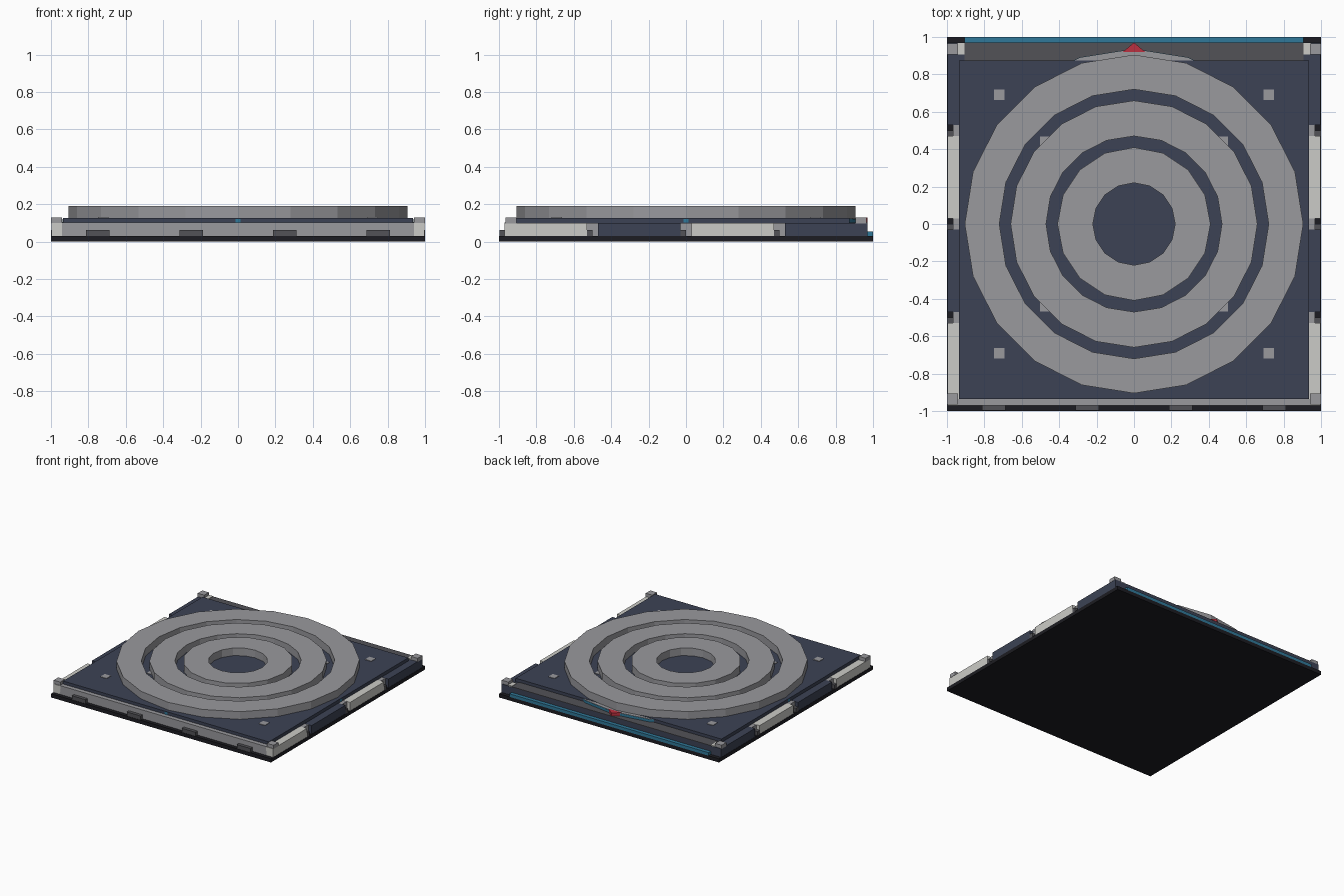
import bpy, bmesh, math

if "Cube" in bpy.data.objects:
    bpy.data.objects.remove(bpy.data.objects["Cube"])

def material(name, r, g, b):
    m = bpy.data.materials.new(name)
    m.diffuse_color = (r, g, b, 1)
    m.use_nodes = True
    m.node_tree.nodes["Principled BSDF"].inputs["Base Color"].default_value = m.diffuse_color
    return m

BLACK = material("black", 0.012, 0.012, 0.016)
NAVY = material("navy", 0.045, 0.055, 0.09)
LIGHT = material("light_grey", 0.6, 0.6, 0.57)
MID = material("mid_grey", 0.32, 0.32, 0.34)
DARK = material("dark_grey", 0.085, 0.085, 0.095)
TEAL = material("teal", 0.03, 0.19, 0.32)
RED = material("red", 0.5, 0.03, 0.05)

def finish(name, bm, mat):
    bmesh.ops.recalc_face_normals(bm, faces=bm.faces)
    me = bpy.data.meshes.new(name)
    bm.to_mesh(me)
    bm.free()
    ob = bpy.data.objects.new(name, me)
    bpy.context.collection.objects.link(ob)
    me.materials.append(mat)
    return ob

def box(name, x, y, z, mat):
    bm = bmesh.new()
    bmesh.ops.create_cube(bm, size=1)
    for v in bm.verts:
        v.co = [r[0] + (c + 0.5) * (r[1] - r[0]) for c, r in zip(v.co, (x, y, z))]
    return finish(name, bm, mat)

def prism(name, points, z0, z1, mat):
    bm = bmesh.new()
    f = bm.faces.new([bm.verts.new((x, y, z0)) for x, y in points])
    ext = bmesh.ops.extrude_face_region(bm, geom=[f])
    for v in ext["geom"]:
        if isinstance(v, bmesh.types.BMVert):
            v.co.z = z1
    return finish(name, bm, mat)

def circle(r, n):
    return [(r * math.sin(2 * math.pi * i / n), r * math.cos(2 * math.pi * i / n)) for i in range(n)]

def ring(name, r_out, r_in, n, z0, z1, mat):
    bm = bmesh.new()
    loops = [[bm.verts.new((x, y, z)) for x, y in circle(r, n)]
             for r, z in ((r_out, z0), (r_out, z1), (r_in, z1), (r_in, z0))]
    for k in range(4):
        a, b = loops[k], loops[(k + 1) % 4]
        for i in range(n):
            j = (i + 1) % n
            bm.faces.new((a[i], a[j], b[j], b[i]))
    return finish(name, bm, mat)

def mirrored(s, a, b):
    return (a, b) if s > 0 else (-b, -a)

# Base slab, body and top deck
box("base_slab", (-1, 1), (-1, 1), (0, 0.03), BLACK)
box("body", (-0.94, 0.94), (-0.94, 0.97), (0.03, 0.098), NAVY)
box("top_deck", (-0.935, 0.935), (-0.935, 0.875), (0.098, 0.127), NAVY)
box("back_ledge", (-0.905, 0.905), (0.87, 0.97), (0.096, 0.102), DARK)
box("front_panel", (-0.94, 0.94), (-0.97, -0.935), (0.03, 0.102), MID)

# Concentric raised rings over a thin disc
prism("disc_plate", circle(0.935, 20), 0.1, 0.125, MID)
ring("disc_edge", 0.937, 0.92, 20, 0.101, 0.122, TEAL)
ring("outer_ring", 0.905, 0.72, 20, 0.125, 0.19, MID)
ring("middle_ring", 0.66, 0.47, 20, 0.125, 0.19, MID)
ring("inner_ring", 0.41, 0.22, 16, 0.125, 0.19, MID)

# Back light strip and red pointer
box("back_light_strip", (-0.905, 0.905), (0.97, 1), (0.03, 0.055), TEAL)
prism("pointer", [(-0.06, 0.92), (0.06, 0.92), (0, 0.97)], 0.1, 0.128, RED)

# Front feet
for i, x in enumerate((-0.75, -0.25, 0.25, 0.75)):
    box(f"front_foot_{i}", (x - 0.063, x + 0.063), (-0.997, -0.965), (0.03, 0.063), DARK)

for s in (1, -1):
    # Alternating side panels
    for i in range(4):
        y0 = (-0.97, -0.47, 0.03, 0.53)[i]
        box("side_panel", mirrored(s, 0.935, 0.998), (y0, y0 + 0.44),
            (0.03, 0.1), LIGHT if i % 2 == 0 else NAVY)
    # Pillars and clips between panels
    for y in (-0.5, 0, 0.5):
        box("side_pillar", mirrored(s, 0.935, 0.968), (y - 0.03, y + 0.03), (0.03, 0.099), MID)
        box("side_clip", mirrored(s, 0.965, 1), (y - 0.03, y), (0.03, 0.063), DARK)
    # Corner blocks
    for y in (-0.965, 0.905):
        box("corner_block", mirrored(s, 0.94, 1), (y, y + 0.06), (0.098, 0.128), MID)
    box("back_corner_filler", mirrored(s, 0.905, 0.945), (0.905, 0.968), (0.09, 0.106), LIGHT)
    # Small square studs on the deck
    for t in (1, -1):
        for x, y in ((0.72, 0.69), (0.475, 0.44)):
            box("deck_stud", (s * x - 0.028, s * x + 0.028), (t * y - 0.028, t * y + 0.028),
                (0.12, 0.131), MID)
